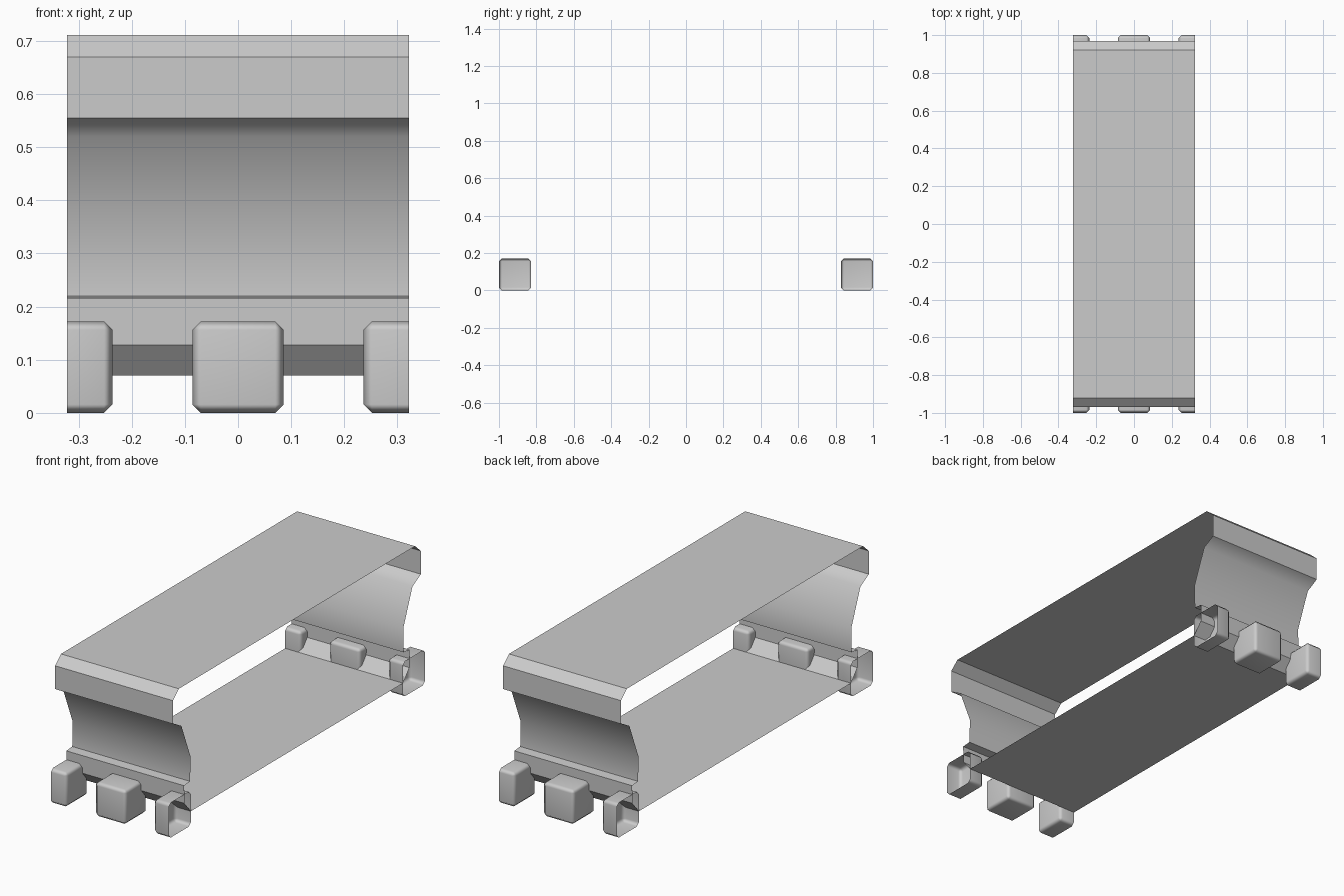
import bpy, bmesh

if "Cube" in bpy.data.objects:
    bpy.data.objects.remove(bpy.data.objects["Cube"])

HALF_X = 0.322
BLOCK = 0.172


def finish(bm, name):
    mesh = bpy.data.meshes.new(name)
    bm.to_mesh(mesh)
    bm.free()
    obj = bpy.data.objects.new(name, mesh)
    bpy.context.collection.objects.link(obj)
    mod = obj.modifiers.new("weighted_normals", 'WEIGHTED_NORMAL')
    mod.keep_sharp = True
    return obj


# Open-ended hull section: (y, z, hard edge) from bottom to top of the back wall
half = [
    (0.828, 0.07, True), (0.878, 0.128, True), (0.88, 0.216, True),
    (0.834, 0.22, True), (0.83, 0.34, False), (0.902, 0.52, False),
    (0.968, 0.555, True), (0.968, 0.67, True), (0.922, 0.711, True),
]
loop = half + [(-y, z, s) for y, z, s in reversed(half)]
bm = bmesh.new()
rows = [[bm.verts.new((x, y, z)) for x in (-HALF_X, HALF_X)] for y, z, _ in loop]
for i, a in enumerate(rows):
    b = rows[(i + 1) % len(rows)]
    bm.faces.new((a[0], b[0], b[1], a[1])).smooth = True
for (_, _, sharp), (v0, v1) in zip(loop, rows):
    bm.edges.get((v0, v1)).smooth = not sharp
finish(bm, "hull_section")


# Bevelled foot blocks; the outer ones are cut open at the section ends
def foot_block(name, x, y):
    bm = bmesh.new()
    bmesh.ops.create_cube(bm, size=BLOCK)
    bmesh.ops.bevel(bm, geom=bm.edges[:], offset=0.016, segments=1,
                    profile=0.5, affect='EDGES')
    bmesh.ops.translate(bm, verts=bm.verts[:], vec=(x, y, BLOCK / 2))
    if x:
        bmesh.ops.bisect_plane(bm, geom=bm.verts[:] + bm.edges[:] + bm.faces[:],
                               plane_co=(x, 0, 0), plane_no=(x, 0, 0),
                               clear_outer=True)
    for f in bm.faces:
        f.smooth = True
    finish(bm, name)


for side, y in (("front", -1 + BLOCK / 2), ("back", 1 - BLOCK / 2)):
    for pos, x in (("left", -HALF_X), ("middle", 0), ("right", HALF_X)):
        foot_block(f"{side}_{pos}_block", x, y)
